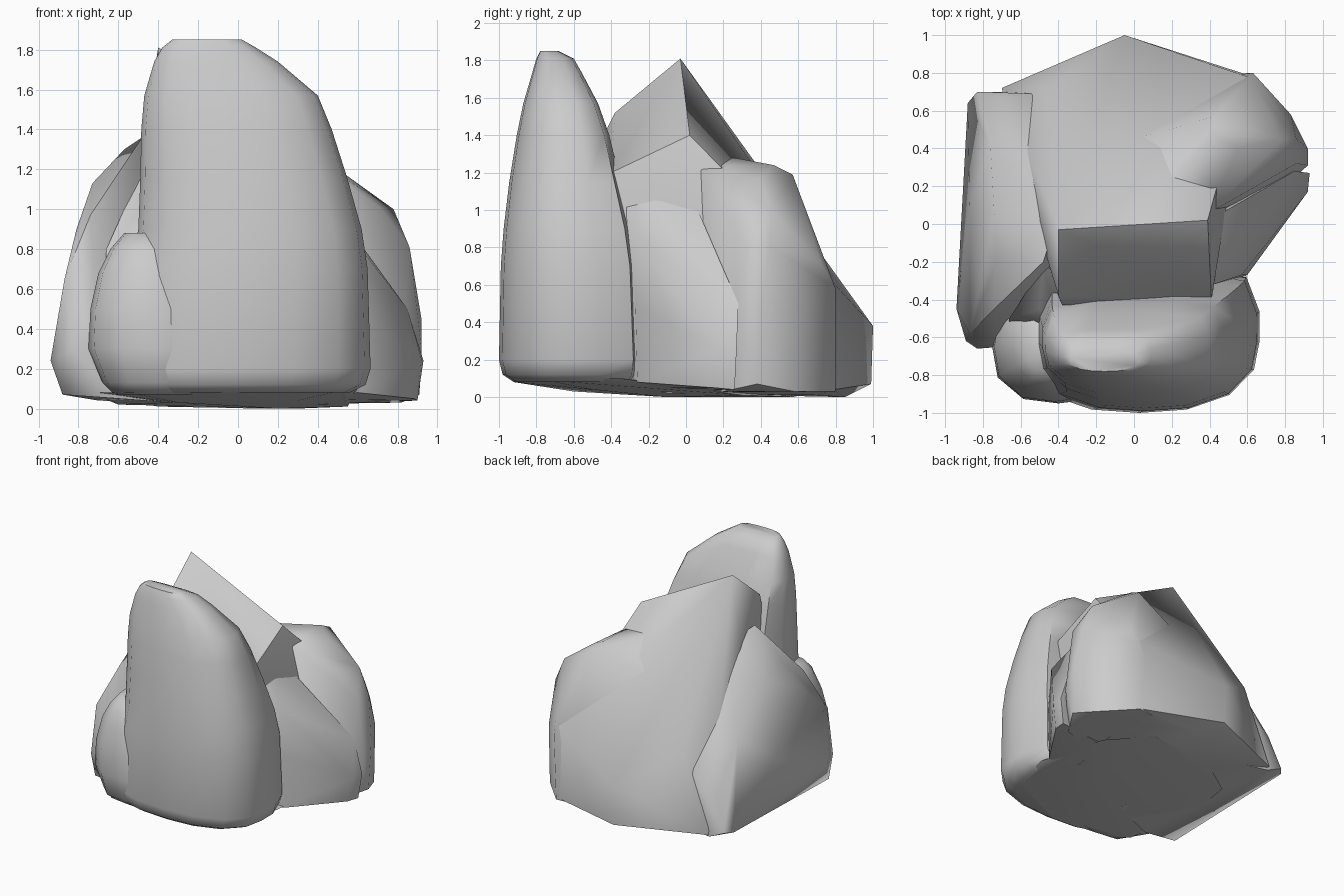
import bpy, bmesh, math


def finish(name, bm, angle):
    bmesh.ops.recalc_face_normals(bm, faces=bm.faces)
    mesh = bpy.data.meshes.new(name)
    bm.to_mesh(mesh)
    bm.free()
    ob = bpy.data.objects.new(name, mesh)
    bpy.context.collection.objects.link(ob)
    bpy.ops.object.select_all(action='DESELECT')
    ob.select_set(True)
    bpy.context.view_layer.objects.active = ob
    bpy.ops.object.shade_smooth_by_angle(angle=math.radians(angle))
    return ob


def stacked_rock(name, rings, sides=16, front=2.4, back=6.0, angle=55):
    """Loft rounded-box rings (z, x0, x1, y0, y1); front/back set the roundness."""
    bm = bmesh.new()
    loops = []
    for z, x0, x1, y0, y1 in rings:
        loop = []
        for i in range(sides):
            a = 2 * math.pi * i / sides
            c, s = math.cos(a), math.sin(a)
            p = back if s > 0 else front
            r = (abs(c) ** p + abs(s) ** p) ** (-1 / p)
            loop.append(bm.verts.new(((x0 + x1) / 2 + r * c * (x1 - x0) / 2,
                                      (y0 + y1) / 2 + r * s * (y1 - y0) / 2, z)))
        loops.append(loop)
    for a, b in zip(loops, loops[1:]):
        for i in range(sides):
            j = (i + 1) % sides
            bm.faces.new((a[i], a[j], b[j], b[i]))
    bm.faces.new(loops[0])
    bm.faces.new(loops[-1])
    return finish(name, bm, angle)


def hull_rock(name, corners, angle=40):
    """Chunk of stone wrapped around a few corner points."""
    bm = bmesh.new()
    for p in corners:
        bm.verts.new(p)
    res = bmesh.ops.convex_hull(bm, input=bm.verts)
    junk = {v for v in res["geom_interior"] if isinstance(v, bmesh.types.BMVert)}
    bmesh.ops.delete(bm, geom=list(junk), context='VERTS')
    return finish(name, bm, angle)


# tall front slab
stacked_rock("front_slab", [
    (0.08, -0.54, 0.56, -0.92, -0.28),
    (0.12, -0.60, 0.64, -0.98, -0.25),
    (0.20, -0.61, 0.665, -1.00, -0.24),
    (0.70, -0.54, 0.65, -0.99, -0.26),
    (0.90, -0.50, 0.62, -0.975, -0.29),
    (1.15, -0.49, 0.55, -0.945, -0.35),
    (1.40, -0.485, 0.47, -0.905, -0.41),
    (1.57, -0.47, 0.40, -0.87, -0.47),
    (1.74, -0.42, 0.20, -0.82, -0.56),
    (1.81, -0.38, 0.09, -0.80, -0.60),
    (1.85, -0.33, 0.02, -0.78, -0.68)])

# low boulder leaning on the slab
stacked_rock("low_boulder", [
    (0.07, -0.62, -0.10, -0.86, -0.40),
    (0.13, -0.68, -0.10, -0.93, -0.36),
    (0.30, -0.75, -0.05, -0.95, -0.36),
    (0.50, -0.74, -0.10, -0.94, -0.36),
    (0.68, -0.70, -0.15, -0.90, -0.38),
    (0.80, -0.64, -0.25, -0.85, -0.42),
    (0.88, -0.57, -0.35, -0.78, -0.48)], sides=12, front=2.6, back=2.6)

# left flank
hull_rock("left_rock", [
    (-0.88, -0.58, 0.07), (-0.94, -0.45, 0.24), (-0.89, -0.62, 0.26),
    (-0.83, -0.66, 0.30), (-0.70, -0.65, 0.30), (-0.87, -0.58, 0.65),
    (-0.74, -0.45, 0.97), (-0.73, -0.20, 1.13), (-0.48, -0.20, 1.36),
    (-0.57, -0.16, 1.30), (-0.74, 0.05, 1.06), (-0.76, 0.42, 0.74),
    (-0.40, 0.05, 1.28), (-0.52, 0.69, 0.52), (-0.74, 0.66, 0.36),
    (-0.83, 0.70, 0.10), (-0.88, 0.64, 0.10), (-0.87, 0.10, 0.50),
    (-0.81, -0.30, 0.90), (-0.60, -0.60, 0.05), (-0.70, 0.70, 0.04),
    (-0.20, 0.60, 0.02), (-0.20, -0.40, 0.02)], 60)

# central peak with the long back slope
hull_rock("central_peak", [
    (-0.40, -0.03, 1.81), (0.39, 0.02, 1.40), (-0.40, -0.38, 1.52),
    (-0.38, -0.43, 1.42), (0.41, -0.40, 1.20), (0.42, -0.38, 0.10),
    (-0.47, 0.71, 0.65), (-0.05, 1.00, 0.38), (-0.04, 0.99, 0.07),
    (0.60, 0.78, 0.62), (0.60, 0.79, 0.04), (-0.70, 0.72, 0.06),
    (-0.42, -0.35, 0.10), (0.40, 0.70, 0.01), (0.10, 0.85, 0.00),
    (0.44, -0.10, 0.02), (-0.40, 0.60, 0.01), (-0.52, 0.02, 1.10)], 50)

# right back rock, flush with the back slope
hull_rock("right_rock", [
    (0.40, 0.30, 1.24), (0.42, 0.47, 1.24), (0.43, 0.57, 1.19),
    (0.55, 0.40, 1.165), (0.48, 0.22, 1.17), (0.78, 0.45, 1.00),
    (0.72, 0.27, 1.00), (0.86, 0.45, 0.81), (0.86, 0.32, 0.81),
    (0.92, 0.40, 0.45), (0.92, 0.31, 0.30), (0.91, 0.38, 0.07),
    (0.83, 0.58, 0.50), (0.82, 0.58, 0.03), (0.65, 0.72, 0.72),
    (0.63, 0.80, 0.58), (0.61, 0.80, 0.03), (0.39, 0.04, 1.00),
    (0.40, 0.05, 0.05), (0.20, 0.75, 0.02), (0.40, 0.06, 1.24),
    (0.10, 0.15, 1.30), (-0.17, 0.40, 1.05), (0.80, 0.20, 0.03)], 60)

# low wedge between slab and right rock
hull_rock("right_wedge", [
    (0.93, 0.27, 0.24), (0.92, 0.17, 0.25), (0.90, 0.26, 0.04),
    (0.88, 0.15, 0.05), (0.85, 0.28, 0.50), (0.60, -0.27, 0.50),
    (0.57, -0.27, 0.86), (0.43, -0.15, 1.08), (0.40, 0.02, 1.10),
    (0.60, -0.26, 0.08), (0.30, -0.30, 0.05), (0.30, 0.20, 0.02),
    (0.42, -0.32, 1.02), (0.72, 0.00, 0.07)], 60)

# rubble filling the left gap and the base under the rocks
hull_rock("gap_rubble", [
    (-0.66, -0.50, 0.80), (-0.50, -0.45, 0.98), (-0.48, -0.22, 1.20),
    (-0.40, -0.55, 0.92), (-0.30, -0.30, 1.15), (-0.68, -0.60, 0.30),
    (-0.30, -0.60, 0.30), (-0.30, -0.20, 0.30)])
hull_rock("base_stone", [
    (-0.55, -0.85, 0.08), (0.00, -0.92, 0.08), (0.52, -0.75, 0.09),
    (0.60, -0.35, 0.10), (-0.70, -0.60, 0.08), (-0.75, -0.30, 0.08),
    (-0.30, -0.60, 0.03), (0.30, -0.50, 0.04), (-0.60, 0.30, 0.02),
    (0.55, 0.30, 0.01), (0.30, 0.60, 0.00), (0.20, -0.10, 0.00),
    (-0.30, 0.50, 0.02)])
